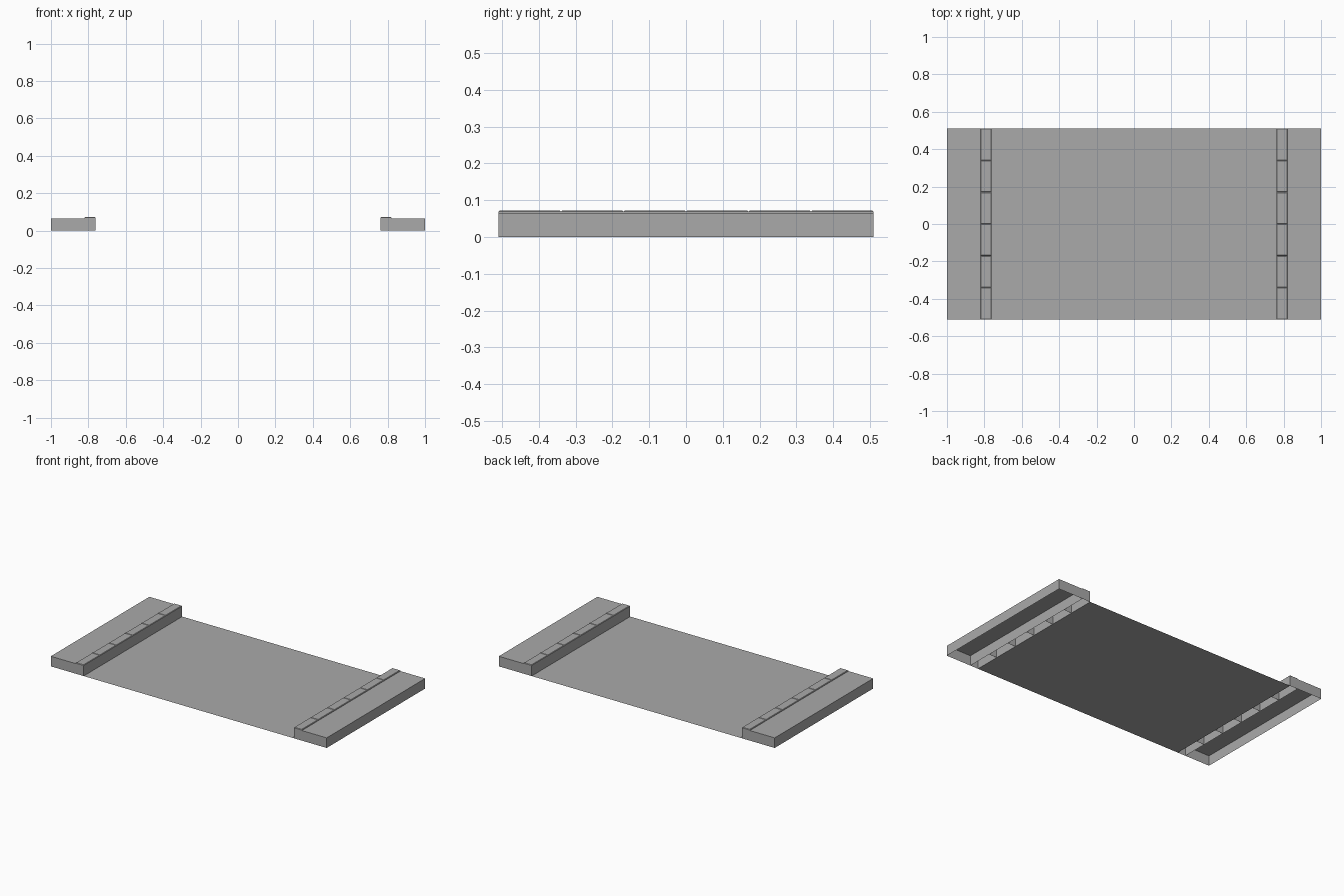
import bpy
import bmesh

cube = bpy.data.objects.get("Cube")
if cube:
    bpy.data.objects.remove(cube, do_unlink=True)

HALF_X, HALF_Y = 1.0, 0.51
ROAD_X, KERB_X = 0.762, 0.82
WALK_Z, KERB_Z = 0.066, 0.072
BLOCKS = 6

concrete = bpy.data.materials.new("concrete_grey")
concrete.use_nodes = True
grey = (0.4, 0.4, 0.4, 1.0)
concrete.diffuse_color = grey
concrete.node_tree.nodes["Principled BSDF"].inputs["Base Color"].default_value = grey


def finish(name, bm):
    bmesh.ops.recalc_face_normals(bm, faces=bm.faces)
    mesh = bpy.data.meshes.new(name)
    bm.to_mesh(mesh)
    bm.free()
    mesh.materials.append(concrete)
    obj = bpy.data.objects.new(name, mesh)
    bpy.context.collection.objects.link(obj)
    return obj


def add_box(bm, x0, x1, y0, y1, top):
    verts = bmesh.ops.create_cube(bm, size=1)["verts"]
    for v in verts:
        v.co.x = x1 if v.co.x > 0 else x0
        v.co.y = y1 if v.co.y > 0 else y0
        v.co.z = top if v.co.z > 0 else 0
    return verts


def drop_faces(bm, test):
    faces = [f for f in bm.faces if test(f)]
    bmesh.ops.delete(bm, geom=faces, context="FACES")


# Road surface: a single flat sheet
bm = bmesh.new()
corners = [(-ROAD_X, -HALF_Y), (ROAD_X, -HALF_Y), (ROAD_X, HALF_Y), (-ROAD_X, HALF_Y)]
bm.faces.new([bm.verts.new((x, y, 0)) for x, y in corners])
finish("road", bm)

for side, sign in (("left", 1), ("right", -1)):
    # Pavement: hollow shell, open underneath and towards the kerb
    bm = bmesh.new()
    x0, x1 = sorted((sign * KERB_X, sign * HALF_X))
    add_box(bm, x0, x1, -HALF_Y, HALF_Y, WALK_Z)
    bm.normal_update()
    drop_faces(bm, lambda f: f.normal.z < -0.5 or f.normal.x * sign < -0.5)
    finish(side + "_pavement", bm)

    # Kerb: hollow stones with chamfered tops that form the joints
    bm = bmesh.new()
    x0, x1 = sorted((sign * ROAD_X, sign * KERB_X))
    step = 2 * HALF_Y / BLOCKS
    for i in range(BLOCKS):
        y0 = -HALF_Y + i * step
        add_box(bm, x0, x1, y0, y0 + step, KERB_Z)
    bm.normal_update()
    drop_faces(bm, lambda f: f.normal.z < -0.5)
    rims = [e for e in bm.edges if all(v.co.z > WALK_Z for v in e.verts)]
    bmesh.ops.bevel(bm, geom=rims, offset=0.003, segments=1, affect="EDGES")
    finish(side + "_kerb_stones", bm)
